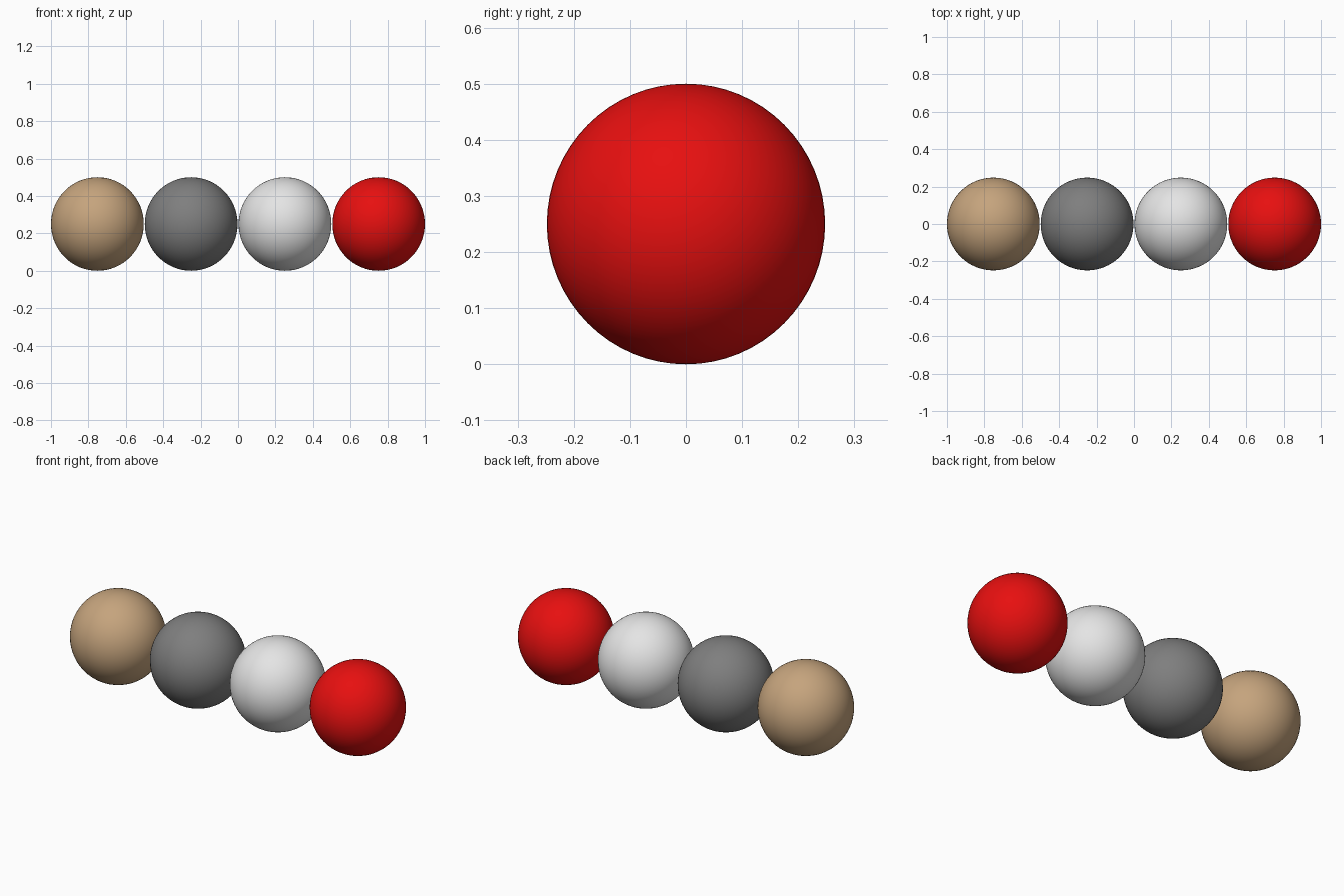
import bpy

if "Cube" in bpy.data.objects:
    bpy.data.objects.remove(bpy.data.objects["Cube"])

# Row of four smooth balls, left to right: name, linear colour
R = 0.248            # horizontal radius
RZ = 0.25            # vertical radius
STEP = (2 - 2 * R) / 3
BALLS = [
    ("tan", (0.56, 0.37, 0.205, 1)),
    ("dark_grey", (0.21, 0.21, 0.21, 1)),
    ("light_grey", (0.78, 0.78, 0.78, 1)),
    ("red", (0.80, 0.005, 0.005, 1)),
]


def add_ball(name, x, colour):
    bpy.ops.mesh.primitive_uv_sphere_add(segments=64, ring_count=32, radius=1,
                                         location=(x, 0, RZ))
    ob = bpy.context.object
    ob.name = name + "_ball"
    ob.scale = (R, R, RZ)
    bpy.ops.object.transform_apply(location=False, rotation=False, scale=True)
    bpy.ops.object.shade_smooth()
    mat = bpy.data.materials.new(name)
    mat.diffuse_color = colour
    mat.use_nodes = True
    mat.node_tree.nodes["Principled BSDF"].inputs["Base Color"].default_value = mat.diffuse_color
    ob.data.materials.append(mat)


for i, (name, colour) in enumerate(BALLS):
    add_ball(name, (i - 1.5) * STEP, colour)
